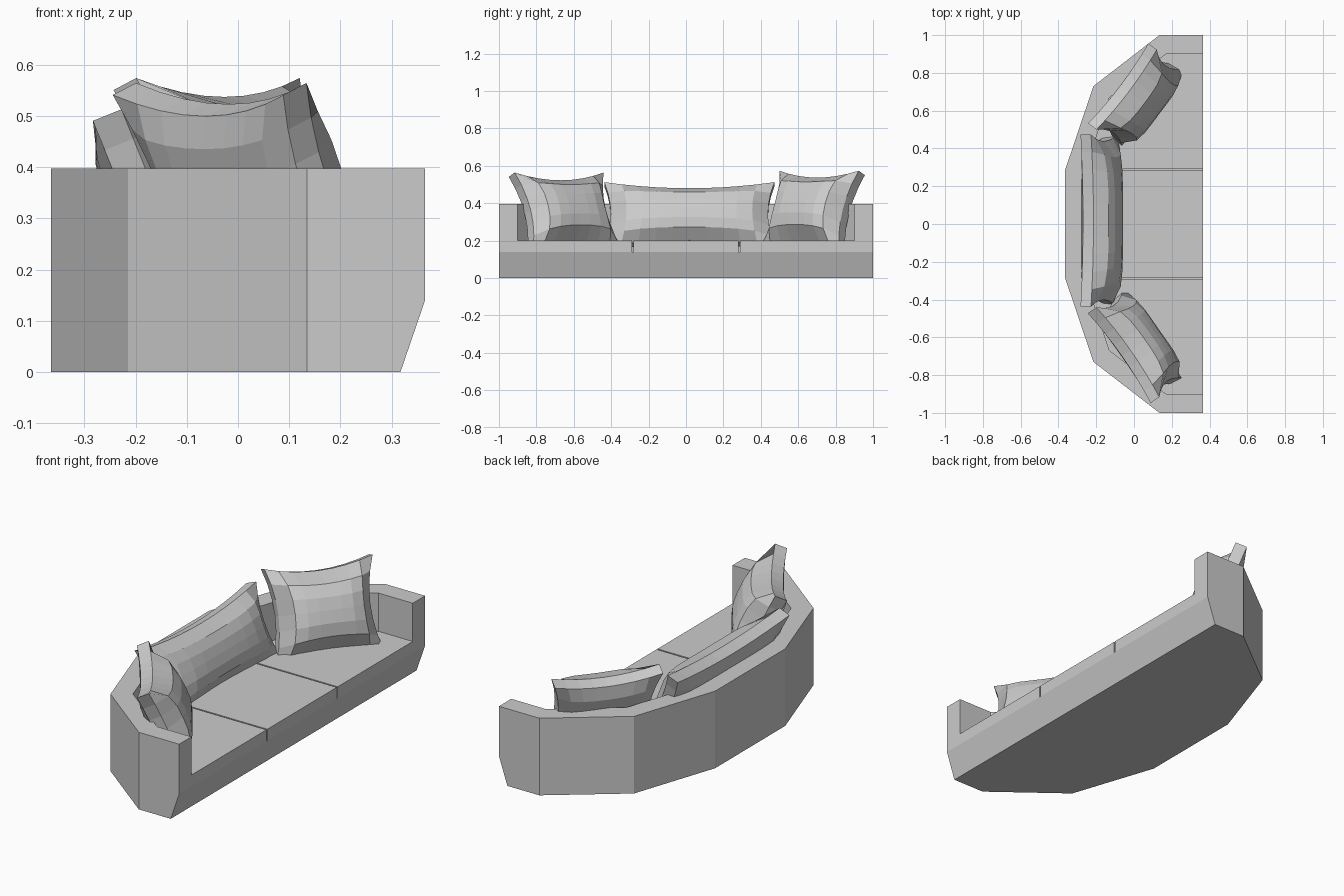
import bpy, bmesh
from math import radians
from mathutils import Matrix, Vector

if "Cube" in bpy.data.objects:
    bpy.data.objects.remove(bpy.data.objects["Cube"])


def finish(bm, name):
    bmesh.ops.recalc_face_normals(bm, faces=bm.faces[:])
    mesh = bpy.data.meshes.new(name)
    bm.to_mesh(mesh)
    bm.free()
    ob = bpy.data.objects.new(name, mesh)
    bpy.context.collection.objects.link(ob)
    return ob


def prism(name, pts, z0, z1, bottom=None):
    """Closed prism; the bottom outline may differ from the top one."""
    bm = bmesh.new()
    lo = [bm.verts.new((x, y, z0)) for x, y in (bottom or pts)]
    hi = [bm.verts.new((x, y, z1)) for x, y in pts]
    n = len(pts)
    bm.faces.new(lo)
    bm.faces.new(hi)
    for i in range(n):
        j = (i + 1) % n
        bm.faces.new((lo[i], lo[j], hi[j], hi[i]))
    return finish(bm, name)


def mirrored(half):
    return half + [(x, -y) for x, y in reversed(half)]


def pillow(name, loc, facing, lean, width, half_h, front, back, pinch, ny=8, nz=6):
    """Stuffed pillow: gridded block, bulged faces, pinched sides."""
    rim = 0.03
    bm = bmesh.new()
    bmesh.ops.create_cube(bm, size=2)
    for axis, n in ((Vector((0, 1, 0)), ny), (Vector((0, 0, 1)), nz)):
        for i in range(1, n):
            bmesh.ops.bisect_plane(bm, geom=bm.verts[:] + bm.edges[:] + bm.faces[:],
                                   plane_co=axis * (2 * i / n - 1), plane_no=axis)
    for v in bm.verts:
        s, u, w = v.co
        swell = max(0, 1 - u ** 4) ** 0.6 * max(0, 1 - abs(w) ** 3) ** 0.7
        depth = rim + ((front if s > 0 else back) - rim) * swell
        v.co = (s * depth,
                u * (width / 2 - pinch * (1 - w * w)),
                w * (half_h - pinch * (1 - u * u)))
    ob = finish(bm, name)
    ob.matrix_world = (Matrix.Translation(loc) @ Matrix.Rotation(radians(facing), 4, 'Z')
                       @ Matrix.Rotation(radians(-lean), 4, 'Y'))
    return ob


# Faceted outlines, from the front of one arm to the middle of the back
outer = mirrored([(0.365, 1), (0.135, 1), (-0.215, 0.73), (-0.365, 0.285)])
inner = mirrored([(0.365, 0.9), (0.17, 0.9), (-0.13, 0.669), (-0.265, 0.268)])

# Base with the front sloping inward at the bottom
prism("base", outer, 0, 0.14, [(min(x, 0.317), y) for x, y in outer])

# Wrap-around back and arms
prism("back_and_arms", outer + inner[::-1], 0.14, 0.397)

# Three seat cushions with narrow gaps
side = [(0.365, 0.29), (-0.258, 0.29), (-0.13, 0.669), (0.17, 0.9), (0.365, 0.9)]
prism("seat_middle", mirrored([(0.365, 0.282), (-0.265, 0.282)]), 0.14, 0.2)
prism("seat_left", side, 0.14, 0.2)
prism("seat_right", [(x, -y) for x, y in side], 0.14, 0.2)

# Loose pillows leaning on the back
pillow("pillow_middle", (-0.186, 0.018, 0.33), 0, 22, 0.91, 0.185, 0.115, 0.065, 0.035, ny=10)
pillow("pillow_right", (0.015, -0.645, 0.35), 35, 23, 0.58, 0.22, 0.13, 0.065, 0.045)
pillow("pillow_left", (0.009, 0.675, 0.355), -37, 23, 0.53, 0.225, 0.14, 0.065, 0.04)
